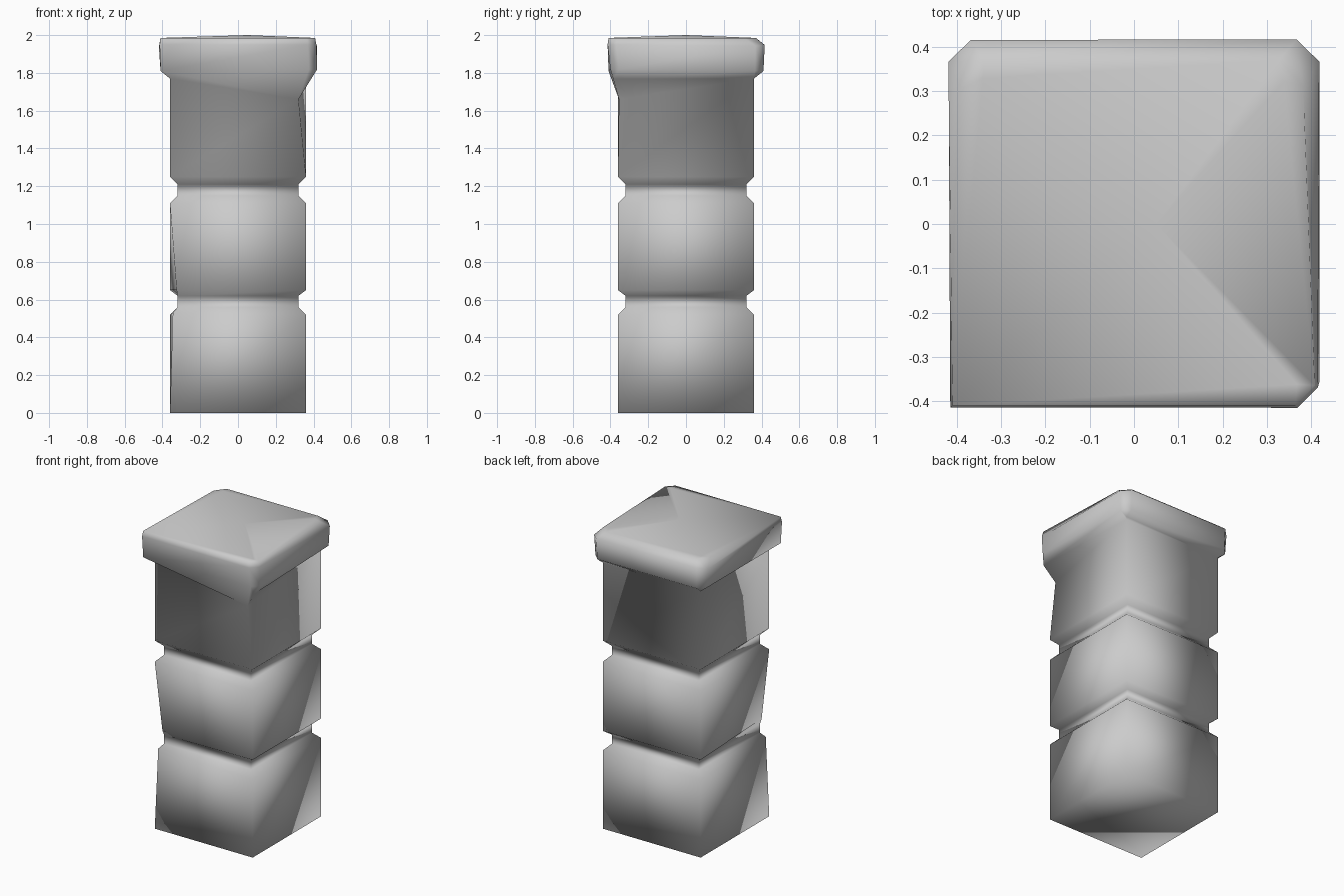
import bpy, bmesh

cube = bpy.data.objects.get("Cube")
if cube:
    bpy.data.objects.remove(cube, do_unlink=True)

stone = bpy.data.materials.new("grey_stone")
stone.use_nodes = True
colour = (0.6, 0.6, 0.6, 1)
stone.diffuse_color = colour
stone.node_tree.nodes["Principled BSDF"].inputs["Base Color"].default_value = colour

# Pillar profile from foot to cap: height, half width
profile = [(0, .36), (.52, .36), (.56, .32), (.62, .32), (.65, .36),
           (1.11, .36), (1.15, .32), (1.21, .32), (1.25, .36),
           (1.77, .36), (1.81, .41), (1.95, .415), (1.985, .41)]
corners = [(-1, -1), (1, -1), (1, 1), (-1, 1)]

bm = bmesh.new()
rings = [[bm.verts.new((x * w, y * w, z)) for x, y in corners] for z, w in profile]
for low, high in zip(rings, rings[1:]):
    for i in range(4):
        j = (i + 1) % 4
        bm.faces.new((low[i], low[j], high[j], high[i]))
bm.faces.new(rings[0][::-1])

# Slightly domed top
peak = bm.verts.new((.05, 0, 2))
top = rings[-1]
for i in range(4):
    bm.faces.new((top[i], top[(i + 1) % 4], peak))

# Worn corners: ring, corner, new position
for ring, corner, place in [
        (1, 0, (-.345, -.345, .53)), (4, 0, (-.325, -.33, .65)),
        (9, 1, (.32, -.355, 1.66)), (10, 1, (.42, -.4, 1.82)),
        (12, 2, (.38, .37, 1.985)), (12, 3, (-.39, .37, 1.985))]:
    rings[ring][corner].co = place

# Chipped upright edges of the cap
chipped = [bm.edges.get((rings[r][c], rings[r + 1][c])) for r in (10, 11) for c in (1, 2, 3)]
bmesh.ops.bevel(bm, geom=chipped, offset=.045, segments=1, affect='EDGES')

bmesh.ops.recalc_face_normals(bm, faces=bm.faces)
for face in bm.faces:
    face.smooth = True

mesh = bpy.data.meshes.new("stone_pillar")
bm.to_mesh(mesh)
bm.free()
mesh.materials.append(stone)
pillar = bpy.data.objects.new("stone_pillar", mesh)
bpy.context.collection.objects.link(pillar)
